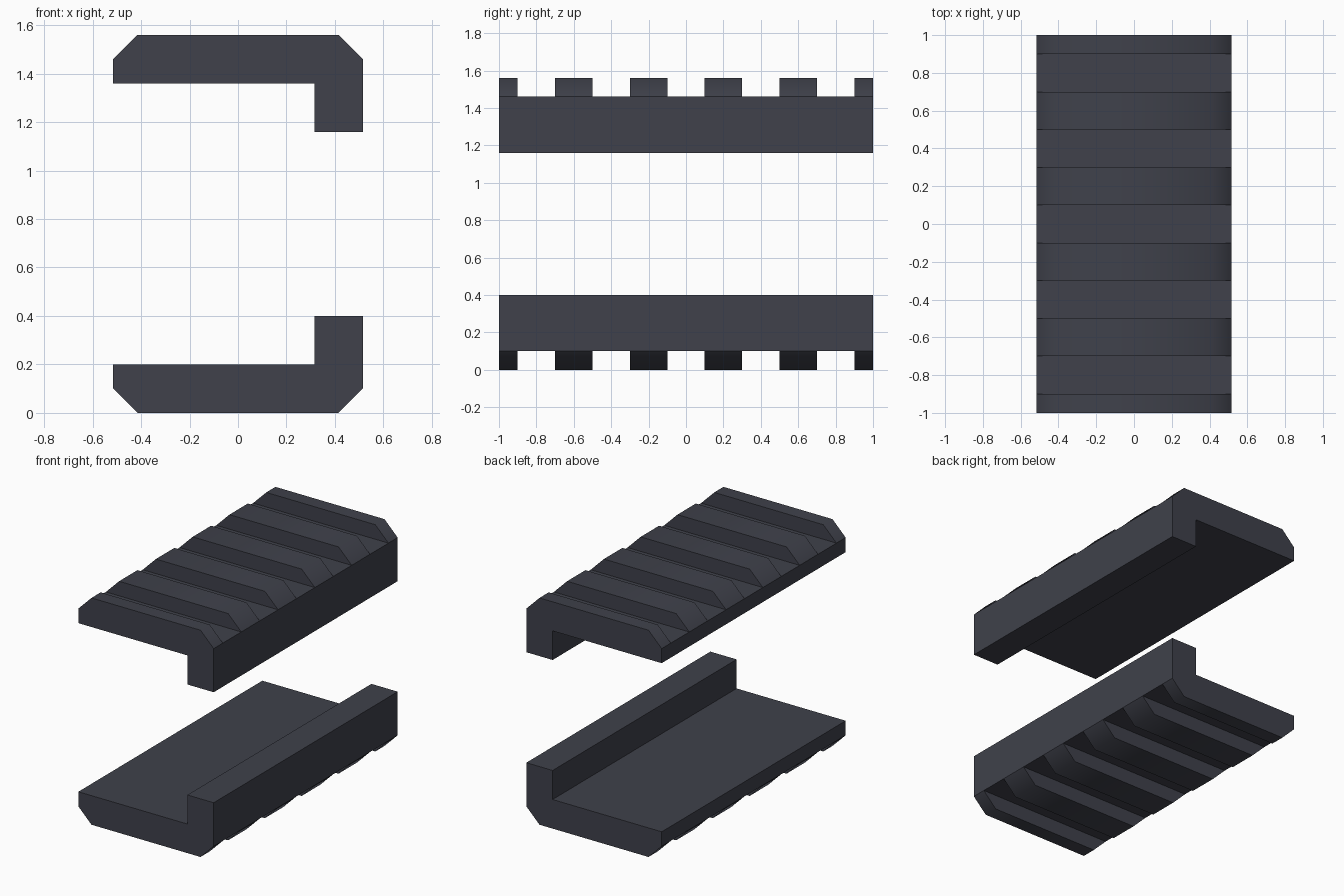
import bpy, bmesh, math

if "Cube" in bpy.data.objects:
    bpy.data.objects.remove(bpy.data.objects["Cube"])

TOTAL_H = 1.56

mat = bpy.data.materials.new("dark_grey")
mat.diffuse_color = (0.05, 0.053, 0.07, 1)
mat.use_nodes = True
mat.node_tree.nodes["Principled BSDF"].inputs["Base Color"].default_value = mat.diffuse_color

# L-shaped cross-section (x, z); points 0-3 outline the bevelled rib
PROFILE = [(-0.515, 0.1), (-0.415, 0), (0.415, 0), (0.515, 0.1),
           (0.515, 0.4), (0.315, 0.4), (0.315, 0.2), (-0.515, 0.2)]
# Rib / groove boundaries: even intervals are ribs, odd ones are grooves
STATIONS = [-1] + [-0.9 + 0.2 * i for i in range(10)] + [1]


def make_rail(name, flip):
    bm = bmesh.new()
    rows = [[bm.verts.new((x, y, TOTAL_H - z if flip else z)) for x, z in PROFILE]
            for y in STATIONS]
    n = len(PROFILE)
    seams = set()
    for i, (a, b) in enumerate(zip(rows, rows[1:])):
        # base body walls
        spans = [(k, (k + 1) % n) for k in range(3, n)]
        # bevelled rib or flat groove floor
        spans += [(0, 1), (1, 2), (2, 3)] if i % 2 == 0 else [(0, 3)]
        for p, q in spans:
            bm.faces.new((a[p], a[q], b[q], b[p]))
        seams |= {bm.edges.get((a[k], b[k])) for k in (0, 3)}
    # rib end walls and rail end caps
    for row in rows[1:-1]:
        bm.faces.new(row[:4])
    bm.faces.new(rows[0])
    bm.faces.new(rows[-1])
    bmesh.ops.recalc_face_normals(bm, faces=bm.faces)

    # soft shading across rib bevels only
    for f in bm.faces:
        f.smooth = True
    for e in bm.edges:
        e.smooth = e not in seams and e.calc_face_angle(math.pi) < math.radians(50)

    mesh = bpy.data.meshes.new(name)
    bm.to_mesh(mesh)
    bm.free()
    mesh.materials.append(mat)
    obj = bpy.data.objects.new(name, mesh)
    bpy.context.collection.objects.link(obj)


make_rail("lower_ribbed_rail", False)
make_rail("upper_ribbed_rail", True)
